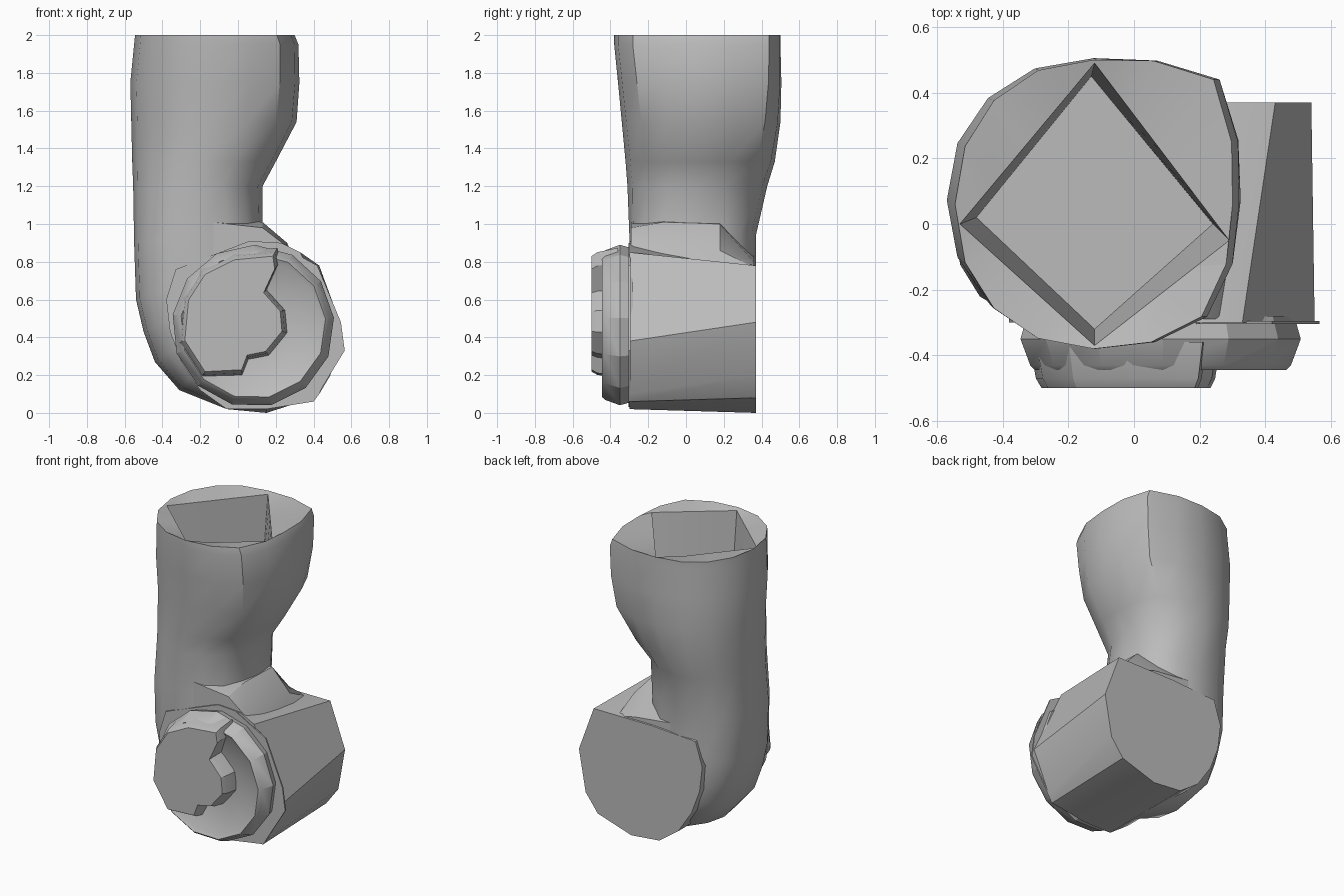
import bpy, math

cube = bpy.data.objects.get("Cube")
if cube:
    bpy.data.objects.remove(cube)

grey = bpy.data.materials.new("plain grey")
grey.use_nodes = True
GREY = (0.5, 0.5, 0.5, 1)
grey.diffuse_color = GREY
grey.node_tree.nodes["Principled BSDF"].inputs["Base Color"].default_value = GREY


def loft(name, rings, angle=30):
    """Skin a stack of equal-length rings and close both ends."""
    n = len(rings[0])
    verts = [p for ring in rings for p in ring]
    faces = [tuple(reversed(range(n))), tuple(range(len(verts) - n, len(verts)))]
    for r in range(len(rings) - 1):
        for i in range(n):
            j = (i + 1) % n
            faces.append((r * n + i, r * n + j, r * n + n + j, r * n + n + i))
    mesh = bpy.data.meshes.new(name)
    mesh.from_pydata(verts, [], faces)
    mesh.materials.append(grey)
    obj = bpy.data.objects.new(name, mesh)
    bpy.context.collection.objects.link(obj)
    bpy.ops.object.select_all(action='DESELECT')
    obj.select_set(True)
    bpy.context.view_layer.objects.active = obj
    bpy.ops.object.mode_set(mode='EDIT')
    bpy.ops.mesh.select_all(action='SELECT')
    bpy.ops.mesh.normals_make_consistent(inside=False)
    bpy.ops.object.mode_set(mode='OBJECT')
    bpy.ops.object.shade_smooth_by_angle(angle=math.radians(angle))
    return obj


SIDES = 16


def oval(outer, inner, y0, y1, bulge=0.0, power=1.0):
    """Tilted ring between two (x, z) points; bulge swells the inner corners, power squares it."""
    pts = []
    for i in range(SIDES):
        a = math.tau * i / SIDES
        c, s = math.cos(a), math.sin(a)
        swell = 1.0
        if c > 0:
            swell += abs(2 * s * c) ** 3 * (bulge if s > 0 else bulge * 0.4)
        c = math.copysign(abs(c) ** power, c)
        s = math.copysign(abs(s) ** power, s)
        t = (1 + c * swell) / 2
        pts.append((outer[0] + (inner[0] - outer[0]) * t,
                    (y0 + y1) / 2 + (y1 - y0) / 2 * s * swell,
                    outer[1] + (inner[1] - outer[1]) * t))
    return pts


def four_sided(corners, z):
    """Horizontal four-cornered ring with the same point count as an oval."""
    step = SIDES // 4
    pts = []
    for k, (ax, ay) in enumerate(corners):
        bx, by = corners[(k + 1) % 4]
        pts += [(ax + (bx - ax) * i / step, ay + (by - ay) * i / step, z) for i in range(step)]
    return pts


# Bent tube: curls under the elbow, pinches at the waist, flares at the mouth
bend = [((0.12, 0.015), (0.18, 0.50)), ((-0.06, 0.02), (0.15, 0.55)),
        ((-0.31, 0.12), (0.12, 0.62)), ((-0.44, 0.27), (0.11, 0.68)),
        ((-0.50, 0.43), (0.11, 0.75)), ((-0.54, 0.60), (0.12, 0.83)),
        ((-0.55, 0.90), (0.13, 0.98))]
rings = [oval(o, i, -0.30, 0.37, power=0.78) for o, i in bend]
stem = [(-0.555, 0.13, -0.31, 0.43, 1.20, 0), (-0.56, 0.20, -0.32, 0.47, 1.33, 0.06),
        (-0.565, 0.31, -0.34, 0.50, 1.54, 0.12),
        (-0.57, 0.325, -0.36, 0.505, 1.75, 0.17), (-0.55, 0.32, -0.38, 0.50, 1.95, 0.2),
        (-0.545, 0.30, -0.38, 0.50, 2.00, 0.2)]
rings += [oval((x0, z), (x1, z), y0, y1, b, 0.95) for x0, x1, y0, y1, z, b in stem]
# Four-sided well sunk into the mouth
rings.append(four_sided([(0.29, -0.05), (-0.12, 0.49), (-0.53, 0.0), (-0.12, -0.37)], 1.98))
rings.append(four_sided([(0.24, 0.0), (-0.13, 0.45), (-0.48, 0.02), (-0.12, -0.32)], 1.50))
loft("bent_tube", rings)

# Elbow drum: flat ends with a slightly lower rear
left_edge = [(-0.33, 0.76), (-0.38, 0.60), (-0.36, 0.43), (-0.30, 0.27), (-0.20, 0.12)]
front_end = [(-0.06, 0.02), (0.15, 0.02), (0.40, 0.06), (0.43, 0.10), (0.55, 0.38),
             (0.33, 0.85), (0.23, 0.90), (0.06, 0.91)] + left_edge
rear_end = [(-0.06, 0.02), (0.15, 0.0), (0.40, 0.08), (0.49, 0.20), (0.54, 0.48),
            (0.43, 0.78), (0.24, 0.78), (0.0, 0.78)] + left_edge
loft("elbow_drum", [[(x, y, z) for x, z in end]
                    for y, end in ((-0.30, front_end), (0.37, rear_end))])

# Wedge bridging the inside of the elbow, falling away to a shelf at the rear
loft("elbow_wedge", [[(-0.20, y, 0.70), (0.34, y, 0.70), (0.26, y, side),
                      (0.13, y, top), (-0.14, y, top + 0.03)]
                     for y, top, side in ((-0.29, 0.98, 0.88), (-0.12, 1.01, 0.90),
                                          (0.18, 1.00, 0.86), (0.36, 0.80, 0.77))])


def disc(radius, y, sides=13):
    """Upright ring around the axis of the drum."""
    return [(0.08 + radius * math.cos(math.tau * i / sides + 0.1), y,
             0.46 + radius * math.sin(math.tau * i / sides + 0.1)) for i in range(sides)]


# Front cap with a dished face
loft("front_cap", [disc(r, y) for r, y in
                   ((0.41, -0.28), (0.43, -0.35), (0.40, -0.43), (0.385, -0.445),
                    (0.36, -0.43), (0.17, -0.385))], 25)

# Broken raised plate over the upper left of the cap
plate = [(-0.29, 0.38), (-0.27, 0.60), (-0.18, 0.74), (-0.02, 0.82), (0.19, 0.84),
         (0.20, 0.77), (0.14, 0.64), (0.23, 0.54), (0.24, 0.43), (0.15, 0.32),
         (0.05, 0.30), (0.02, 0.22), (-0.18, 0.21)]
loft("raised_plate", [[(x * s, y, 0.5 + (z - 0.5) * s) for x, z in plate]
                      for s, y in ((1.10, -0.36), (1.03, -0.47), (0.97, -0.50))], 25)

# Thin flange corner behind the cap
flange = [(0.0, 0.03), (0.40, 0.06), (0.565, 0.33), (0.545, 0.48), (0.42, 0.78), (0.2, 0.9)]
loft("flange", [[(x, y, z) for x, z in flange] for y in (-0.305, -0.295)])
